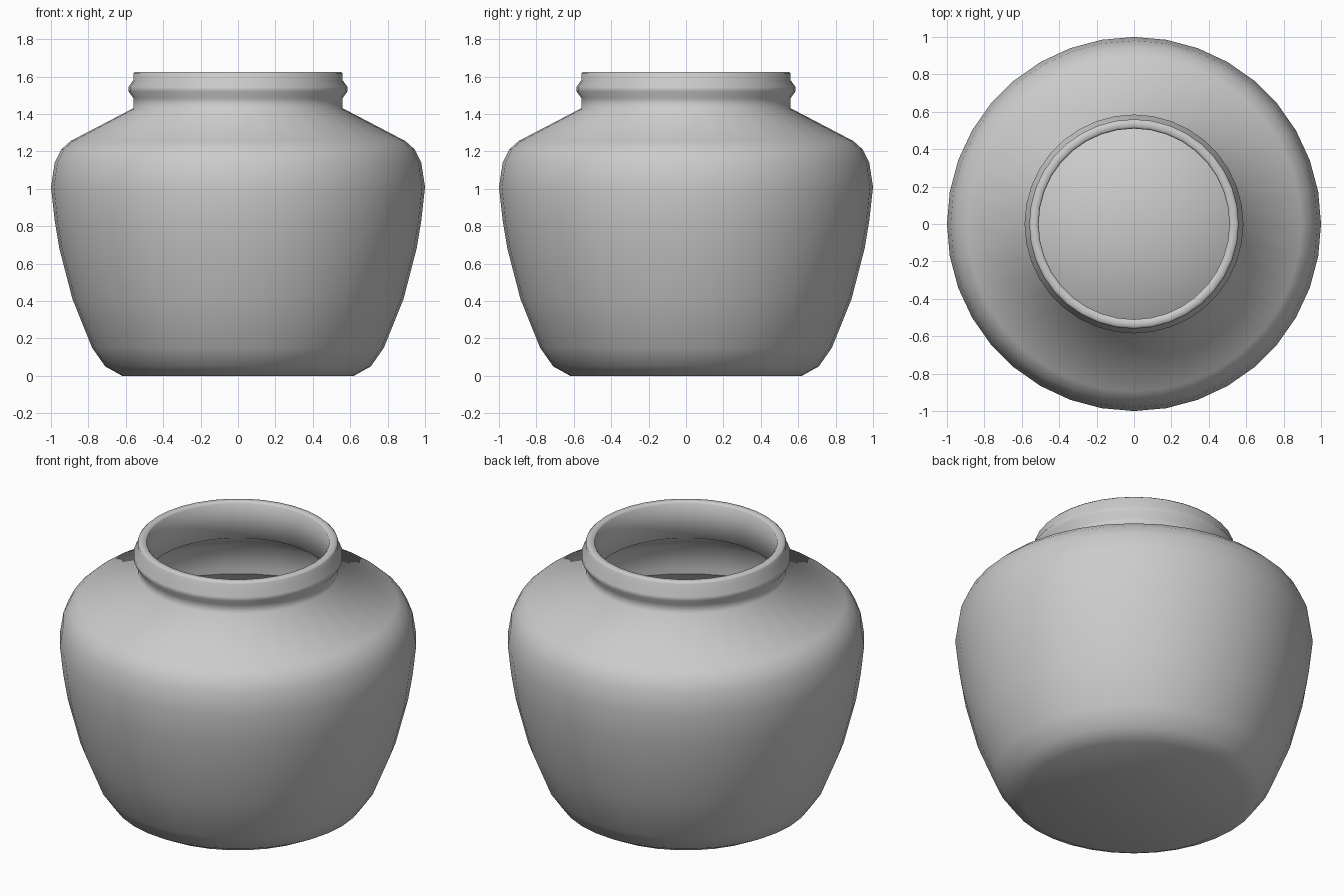
import bpy, bmesh
from math import sin, cos, tau

if "Cube" in bpy.data.objects:
    bpy.data.objects.remove(bpy.data.objects["Cube"])

SEGMENTS = 36


def lathe(name, profile):
    """Revolve (radius, z) points around z; radius 0 makes a pole."""
    bm = bmesh.new()
    rings = []
    for r, z in profile:
        if r == 0:
            rings.append([bm.verts.new((0, 0, z))] * SEGMENTS)
        else:
            rings.append([bm.verts.new((r * cos(tau * i / SEGMENTS),
                                        r * sin(tau * i / SEGMENTS), z))
                          for i in range(SEGMENTS)])
    for a, b in zip(rings, rings[1:]):
        for i in range(SEGMENTS):
            j = (i + 1) % SEGMENTS
            bm.faces.new(dict.fromkeys((a[i], a[j], b[j], b[i])))
    bmesh.ops.recalc_face_normals(bm, faces=bm.faces)
    for f in bm.faces:
        f.smooth = True
    mesh = bpy.data.meshes.new(name)
    bm.to_mesh(mesh)
    bm.free()
    obj = bpy.data.objects.new(name, mesh)
    bpy.context.collection.objects.link(obj)
    return obj


# Jar: outer skin from the base to the rim, then the inner wall back down
outer = [(0, 0), (0.62, 0), (0.71, 0.05), (0.78, 0.15), (0.885, 0.41),
         (0.955, 0.68), (0.98, 0.83), (1.0, 1.01), (0.98, 1.14),
         (0.945, 1.21), (0.895, 1.255), (0.56, 1.43)]
neck = [(0.56, 1.485), (0.585, 1.52), (0.585, 1.545), (0.56, 1.58),
        (0.56, 1.615), (0.55, 1.625), (0.52, 1.625), (0.51, 1.615)]
inner = [(0.51, 1.40), (0.87, 1.21), (0.92, 1.16), (0.95, 1.01),
         (0.93, 0.83), (0.905, 0.68), (0.835, 0.42), (0.735, 0.17),
         (0.68, 0.09), (0.61, 0.05), (0, 0.05)]
lathe("jar", outer + neck + inner)

# Contents: filling up to the widest part of the jar
lathe("contents", [(0, 0.06), (0.60, 0.06), (0.67, 0.10), (0.725, 0.18),
                   (0.825, 0.42), (0.895, 0.68), (0.92, 0.83),
                   (0.94, 0.98), (0, 0.98)])
